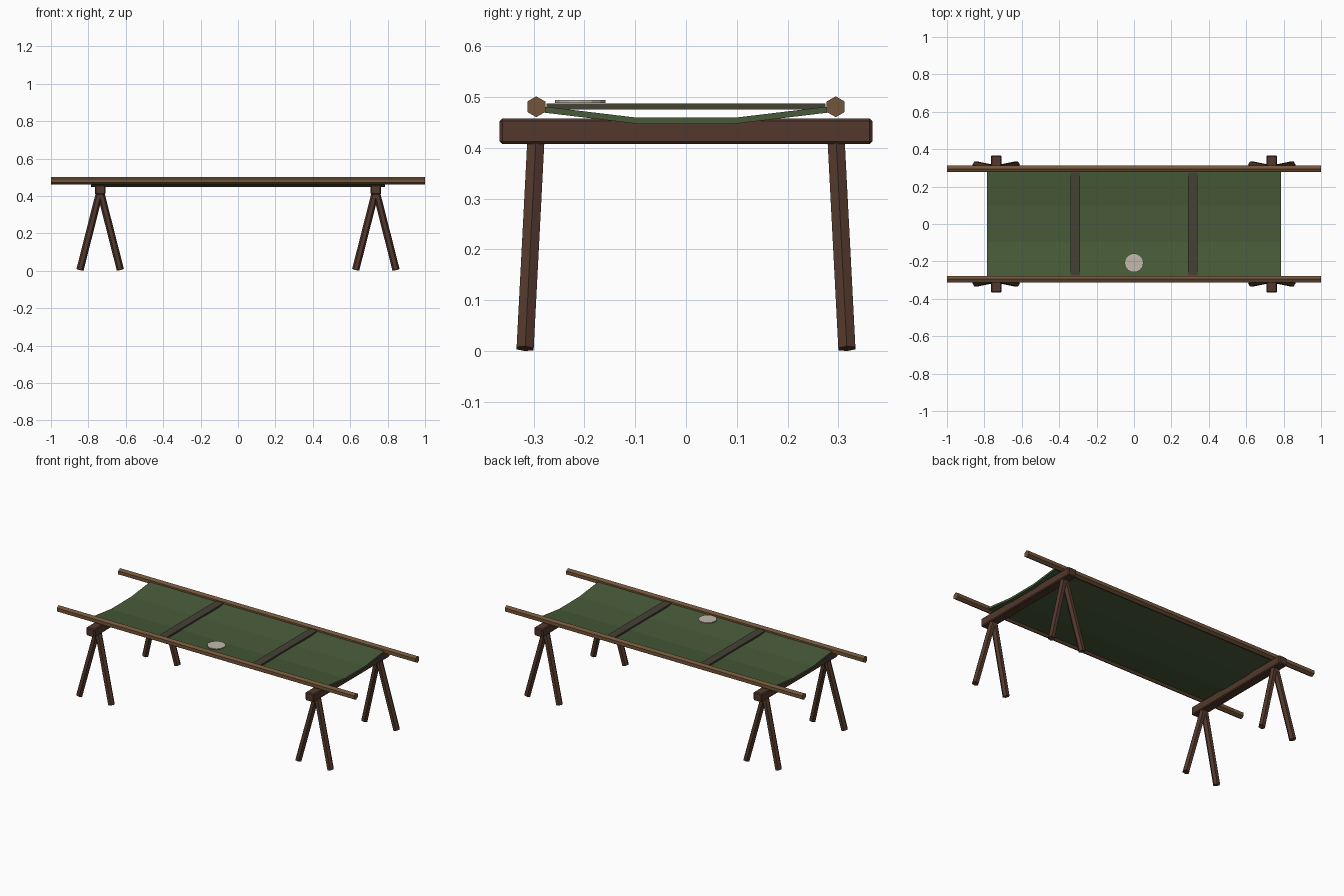
import bpy, bmesh, math
from mathutils import Vector

if "Cube" in bpy.data.objects:
    bpy.data.objects.remove(bpy.data.objects["Cube"])


def material(name, rgb):
    m = bpy.data.materials.new(name)
    m.diffuse_color = (*rgb, 1)
    m.use_nodes = True
    m.node_tree.nodes["Principled BSDF"].inputs["Base Color"].default_value = m.diffuse_color
    return m


POLE = material("light wood", (0.17, 0.09, 0.042))
WOOD = material("dark wood", (0.085, 0.039, 0.025))
CLOTH = material("green canvas", (0.066, 0.105, 0.042))
STRAP = material("strap brown", (0.060, 0.054, 0.036))
PATCH = material("pale patch", (0.54, 0.49, 0.40))


def finish(name, bm, mat):
    bmesh.ops.recalc_face_normals(bm, faces=bm.faces)
    me = bpy.data.meshes.new(name)
    bm.to_mesh(me)
    bm.free()
    me.materials.append(mat)
    ob = bpy.data.objects.new(name, me)
    bpy.context.collection.objects.link(ob)
    return ob


def rod(name, a, b, r, side, n, mat, phase=0.0):
    """Faceted rod from a to b; 'side' fixes where the first corner points."""
    a, b = Vector(a), Vector(b)
    d = (b - a).normalized()
    u = Vector(side)
    u = (u - d * u.dot(d)).normalized()
    v = d.cross(u)
    bm = bmesh.new()
    rings = []
    for p in (a, b):
        ring = []
        for i in range(n):
            t = 2 * math.pi * i / n + phase
            ring.append(bm.verts.new(p + r * (u * math.cos(t) + v * math.sin(t))))
        rings.append(ring)
    for i in range(n):
        j = (i + 1) % n
        bm.faces.new((rings[0][i], rings[0][j], rings[1][j], rings[1][i]))
    bm.faces.new(rings[0])
    bm.faces.new(rings[1])
    return finish(name, bm, mat)


def box(name, centre, size, mat, bevel=0.0):
    bm = bmesh.new()
    bmesh.ops.create_cube(bm, size=1)
    for v in bm.verts:
        v.co = Vector(centre) + Vector(c * s for c, s in zip(v.co, size))
    if bevel:
        bmesh.ops.bevel(bm, geom=bm.edges[:], offset=bevel, segments=1, affect='EDGES')
    return finish(name, bm, mat)


# carrying poles, hexagonal with a corner upward
for s, side in ((-1, "front"), (1, "back")):
    rod(f"{side}_pole", (-1, s * 0.295, 0.481), (1, s * 0.295, 0.481), 0.0205, (0, 0, 1), 6, POLE)

# trestles: a cross beam on two splayed pairs of legs
for sx, end in ((-1, "left"), (1, "right")):
    x = sx * 0.737
    box(f"{end}_trestle_beam", (x, 0, 0.433), (0.056, 0.734, 0.05), WOOD, 0.005)
    for sy, side in ((-1, "front"), (1, "back")):
        for k, way in ((-1, "a"), (1, "b")):
            rod(f"{end}_{side}_leg_{way}", (x, sy * 0.295, 0.43),
                (x + k * 0.108, sy * 0.317, 0.0045), 0.0195, (1, 0, 0), 6, WOOD)

# sagging canvas bed: cross-section swept along x
top = [(-0.293, 0.483), (-0.097, 0.4595), (0.097, 0.4595), (0.293, 0.483)]
profile = top + [(y, z - 0.012) for y, z in reversed(top)]
bm = bmesh.new()
ends = [[bm.verts.new((x, y, z)) for y, z in profile] for x in (-0.787, 0.787)]
for i in range(8):
    j = (i + 1) % 8
    bm.faces.new((ends[0][i], ends[0][j], ends[1][j], ends[1][i]))
for e in ends:
    for i in range(3):
        bm.faces.new((e[i], e[i + 1], e[6 - i], e[7 - i]))
finish("canvas_bed", bm, CLOTH)

# straps stretched between the poles
for s, end in ((-1, "left"), (1, "right")):
    box(f"{end}_strap", (s * 0.315, 0, 0.4815), (0.05, 0.55, 0.011), STRAP)

# round pale patch near the front pole
rod("round_patch", (0, -0.208, 0.488), (0, -0.208, 0.494), 0.051, (1, 0, 0), 14, PATCH)
